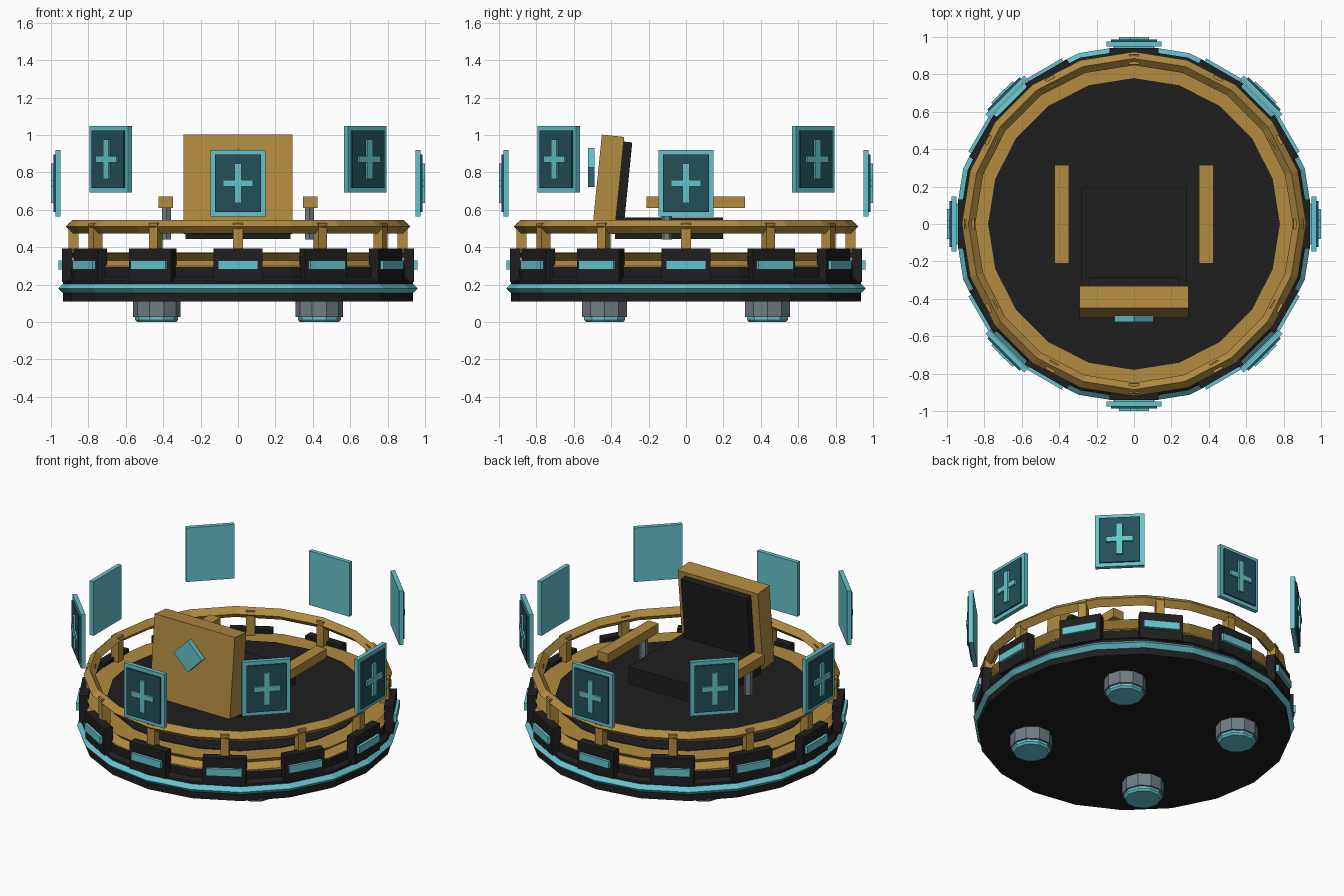
import bpy, bmesh, math
from mathutils import Matrix, Vector

if "Cube" in bpy.data.objects:
    bpy.data.objects.remove(bpy.data.objects["Cube"])


def srgb(r, g, b):
    return tuple(((c / 255 + 0.055) / 1.055) ** 2.4 for c in (r, g, b)) + (1,)


def material(name, rgb):
    m = bpy.data.materials.new(name)
    m.diffuse_color = srgb(*rgb)
    m.use_nodes = True
    m.node_tree.nodes["Principled BSDF"].inputs["Base Color"].default_value = m.diffuse_color
    return m


BLACK = material("black", (30, 30, 30))
GOLD = material("gold", (178, 139, 64))
TEAL = material("teal", (102, 196, 205))
DARK = material("dark teal", (34, 80, 89))
GREY = material("grey", (112, 125, 132))


def finish(name, bm, mat):
    bmesh.ops.recalc_face_normals(bm, faces=bm.faces)
    me = bpy.data.meshes.new(name)
    bm.to_mesh(me)
    bm.free()
    me.materials.append(mat)
    ob = bpy.data.objects.new(name, me)
    bpy.context.collection.objects.link(ob)
    return ob


def box(name, mat, x, y, z, xf=Matrix()):
    """Box from (min, max) ranges, moved by xf."""
    bm = bmesh.new()
    size = Matrix.Diagonal((x[1] - x[0], y[1] - y[0], z[1] - z[0], 1))
    mid = Matrix.Translation([(a[0] + a[1]) / 2 for a in (x, y, z)])
    bmesh.ops.create_cube(bm, size=1, matrix=xf @ mid @ size)
    return finish(name, bm, mat)


def lathe(name, mat, profile, sides=20, at=(0, 0), closed=False, phase=0.0):
    """Spin a (radius, z) profile; open profiles are capped."""
    bm = bmesh.new()
    angles = [phase + 2 * math.pi * k / sides for k in range(sides)]
    rings = [[bm.verts.new((at[0] + r * math.cos(a), at[1] + r * math.sin(a), z)) for a in angles]
             for r, z in profile]
    pairs = list(zip(rings, rings[1:]))
    if closed:
        pairs.append((rings[-1], rings[0]))
    else:
        bm.faces.new(rings[0])
        bm.faces.new(rings[-1])
    for a, b in pairs:
        for k in range(sides):
            n = (k + 1) % sides
            bm.faces.new((a[k], a[n], b[n], b[k]))
    return finish(name, bm, mat)


def diamond_ring(name, mat, radius, z, t):
    pts = [(radius + t, z), (radius, z + t), (radius - t, z), (radius, z - t)]
    return lathe(name, mat, pts, closed=True)


def turn(deg):
    return Matrix.Rotation(math.radians(deg), 4, 'Z')


# platform, floor and rings
lathe("platform", BLACK, [(0.935, 0.11), (0.935, 0.22), (0.91, 0.24), (0.91, 0.295)])
lathe("rim", GOLD, [(0.91, 0.29), (0.91, 0.30), (0.865, 0.33), (0.91, 0.368)])
lathe("floor", BLACK, [(0.78, 0.36), (0.78, 0.372)])
diamond_ring("light_ring", TEAL, 0.932, 0.179, 0.028)
diamond_ring("rail", GOLD, 0.885, 0.51, 0.036)

# rail posts and wall brackets with light strips
for i in range(12):
    t = turn(30 * i)
    box("rail_post", GOLD, (-0.026, 0.026), (-0.907, -0.853), (0.36, 0.53), t)
    box("bracket", BLACK, (-0.13, 0.13), (-0.942, -0.885), (0.215, 0.392), t)
    box("bracket_light", TEAL, (-0.108, 0.108), (-0.96, -0.938), (0.282, 0.33), t)

# floating screens, alternating in height
for i in range(8):
    t = turn(45 * i) @ Matrix.Translation((0, 0, 0.742 if i % 2 == 0 else 0.87))
    box("screen_frame", TEAL, (-0.147, 0.147), (-0.977, -0.95), (-0.178, 0.178), t)
    box("screen", DARK, (-0.122, 0.122), (-0.987, -0.97), (-0.153, 0.153), t)
    box("cross_upright", TEAL, (-0.019, 0.019), (-1.0, -0.98), (-0.105, 0.105), t)
    box("cross_bar", TEAL, (-0.08, 0.08), (-0.999, -0.98), (-0.017, 0.017), t)

# thrusters underneath
for sx in (-1, 1):
    for sy in (-1, 1):
        at = (0.435 * sx, 0.435 * sy)
        lathe("thruster", GREY, [(0.127, 0.028), (0.127, 0.112)], 10, at)
        lathe("thruster_glow", TEAL, [(0.105, 0.0), (0.115, 0.012), (0.115, 0.03)], 10, at)

# chair
box("seat", BLACK, (-0.282, 0.282), (-0.38, 0.197), (0.445, 0.56))
tilt = Matrix.Translation((0, -0.416, 0.74)) @ Matrix.Rotation(-0.1, 4, 'X')
box("backrest", GOLD, (-0.292, 0.292), (-0.06, 0.06), (-0.265, 0.257), tilt)
box("back_cushion", BLACK, (-0.24, 0.24), (0.05, 0.106), (-0.22, 0.232), tilt)
box("back_emblem", TEAL, (-0.073, 0.073), (-0.523, -0.489), (-0.073, 0.073),
    Matrix.Translation((0, 0, 0.826)) @ Matrix.Rotation(math.pi / 4, 4, 'Y'))

# armrests
for s in (-1, 1):
    x = sorted((0.347 * s, 0.424 * s))
    box("armrest", GOLD, x, (-0.212, 0.315), (0.61, 0.67))
    lathe("armrest_post", GREY, [(0.027, 0.442), (0.027, 0.62)], 6, (0.382 * s, -0.103),
          phase=math.pi / 2)
